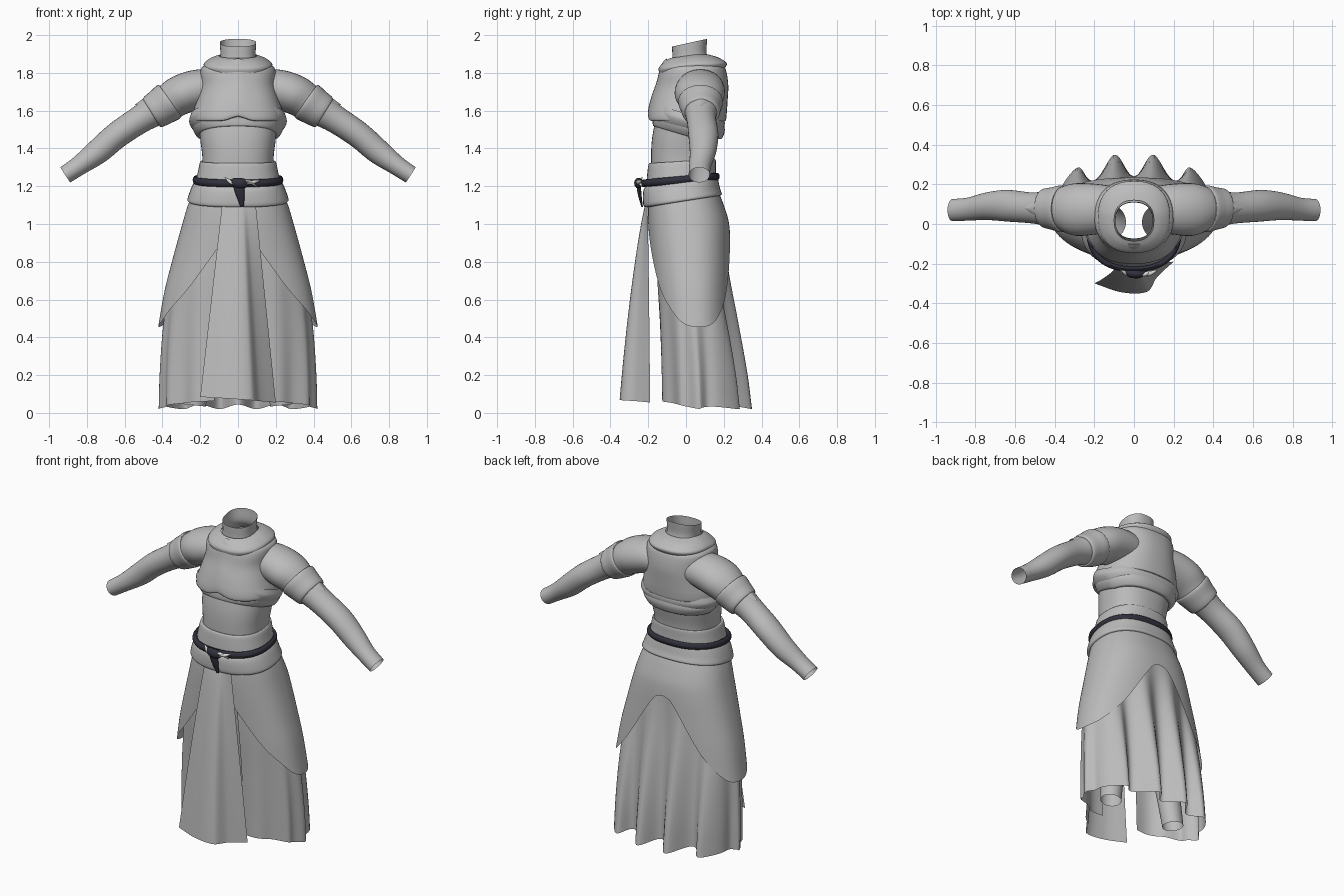
import bpy
import bmesh
from math import sin, cos, pi, exp, copysign, hypot
from mathutils import Vector

cube = bpy.data.objects.get("Cube")
if cube:
    bpy.data.objects.remove(cube, do_unlink=True)


def make_material(name, colour):
    material = bpy.data.materials.new(name)
    material.use_nodes = True
    material.diffuse_color = (*colour, 1)
    material.node_tree.nodes["Principled BSDF"].inputs["Base Color"].default_value = (*colour, 1)
    return material


CLOTH = make_material("grey cloth", (.5, .5, .5))
LEATHER = make_material("dark leather", (.03, .03, .045))
SILVER = make_material("pale silver", (.7, .7, .68))


def blend(rows, key):
    """Smooth interpolation of table rows by their first column."""
    rows = sorted(rows)
    key = min(max(key, rows[0][0]), rows[-1][0])
    i = max(k for k in range(len(rows) - 1) if rows[k][0] <= key)
    a, b = rows[i], rows[i + 1]
    before, after = rows[max(i - 1, 0)], rows[min(i + 2, len(rows) - 1)]
    span = b[0] - a[0]
    t = (key - a[0]) / span
    out = []
    for p, q, r, s in zip(before[1:], a[1:], b[1:], after[1:]):
        m = (r - p) / (b[0] - before[0]) * span
        n = (s - q) / (after[0] - a[0]) * span
        out.append(q + t * m + t * t * (3 * (r - q) - 2 * m - n) + t ** 3 * (m + n - 2 * (r - q)))
    return out


def sheet(name, point, across, along, material=CLOTH, closed=False, angle=.7):
    """Grid surface from point(u, v), with u and v running from 0 to 1."""
    bm = bmesh.new()
    columns = across if closed else across + 1
    grid = [[bm.verts.new(point(i / across, j / along)) for i in range(columns)]
            for j in range(along + 1)]
    for low, high in zip(grid, grid[1:]):
        for i in range(across):
            k = (i + 1) % columns
            bm.faces.new((low[i], low[k], high[k], high[i]))
    bmesh.ops.recalc_face_normals(bm, faces=bm.faces)
    mesh = bpy.data.meshes.new(name)
    bm.to_mesh(mesh)
    bm.free()
    mesh.materials.append(material)
    obj = bpy.data.objects.new(name, mesh)
    bpy.context.collection.objects.link(obj)
    bpy.ops.object.select_all(action="DESELECT")
    bpy.context.view_layer.objects.active = obj
    obj.select_set(True)
    bpy.ops.object.shade_smooth_by_angle(angle=angle)
    return obj


def oval(theta, rx, front, back, power=.85):
    """Rounded outline; theta 0 faces the front."""
    s, c = sin(theta), cos(theta)
    x = rx * copysign(abs(s) ** power, s)
    y = (front + back) / 2 - (back - front) / 2 * copysign(abs(c) ** power, c)
    return x, y


def wrap(name, rows, lift=lambda x, y: 0, along=16, **options):
    """Garment ring from rows of (step, height, half width, front, back)."""
    def point(u, v):
        z, *shape = blend(rows, v * rows[-1][0])
        x, y = oval(2 * pi * u, *shape)
        return x, y, z + lift(x, y)
    return sheet(name, point, 64, along, closed=True, **options)


def numbered(*rows):
    return [(i, *row) for i, row in enumerate(rows)]


# Bare waist, neck and fitted vest
wrap("torso", numbered((1.2, .19, -.18, .15), (1.34, .188, -.185, .15), (1.45, .2, -.18, .17),
                       (1.56, .21, -.16, .19)))
wrap("neck", numbered((1.82, .12, -.1, .14), (1.88, .095, -.075, .11), (1.96, .096, -.073, .112)),
     lambda x, y: .22 * (y - .02))
wrap("vest", numbered((1.56, .19, -.15, .18), (1.545, .235, -.195, .208), (1.58, .24, -.2, .215),
                      (1.65, .22, -.183, .22), (1.73, .2, -.155, .224), (1.8, .2, -.138, .215),
                      (1.835, .185, -.12, .2), (1.865, .12, -.09, .16)),
     lambda x, y: .025 * exp(-(x / .05) ** 2) if y < -.1 else 0, along=32)
wrap("collar", numbered((1.815, .175, -.14, .205), (1.845, .18, -.145, .215), (1.875, .14, -.115, .17),
                        (1.89, .1, -.085, .12)), lambda x, y: .14 * min(y, .05))

# Crossed bands under the bust
for tier, width in enumerate((.258, .238)):
    low = 1.485 - .035 * tier
    wrap("rib_band_%d" % (tier + 1),
         numbered((low + .08, width - .01, -.17, .2), (low + .04, width, -.175, .205),
                  (low, width - .025, -.175, .19), (low, width - .045, -.16, .17)),
         lambda x, y: .05 - .3 * (y + .1) if y < .06 else .002)

# Waist sash in two layers, with the belt
wrap("upper_sash", numbered((1.33, .185, -.18, .145), (1.33, .2, -.197, .157), (1.28, .212, -.205, .158),
                            (1.22, .225, -.21, .16)), lambda x, y: .06 * y)
wrap("lower_sash", numbered((1.245, .215, -.205, .15), (1.215, .238, -.225, .168), (1.16, .26, -.228, .18),
                            (1.128, .267, -.222, .19), (1.12, .245, -.2, .18)), lambda x, y: .16 * y)


def belt_point(u, v):
    swell = cos(2 * pi * v) * .014
    x, y = oval(2 * pi * u, .226 + swell, -.228 - swell, .164 + swell)
    return x, y, 1.236 + .09 * y + .02 * sin(2 * pi * v)


sheet("belt", belt_point, 64, 12, LEATHER, closed=True)


def tube(name, path, material=CLOTH, along=24, sides=32):
    """Tube along rows of (step, x, y, z, depth radius, height radius)."""
    def point(u, v):
        key = v * path[-1][0]
        x, y, z, depth, height = blend(path, key)
        ahead, behind = blend(path, key + .05), blend(path, key - .05)
        dx, dz = ahead[0] - behind[0], ahead[2] - behind[2]
        size = hypot(dx, dz) or 1
        up, out = sin(2 * pi * u) * height, cos(2 * pi * u) * depth
        return x - dz / size * up, y + out, z + dx / size * up
    return sheet(name, point, sides, along, material, closed=True)


# Belt knot, hanging tongue and silver tips
tube("belt_knot", numbered((-.05, -.24, 1.225, .004, .004), (-.02, -.25, 1.22, .02, .024),
                           (.03, -.252, 1.215, .02, .026), (.07, -.24, 1.22, .004, .004)), LEATHER, 12, 12)
tube("belt_tongue", numbered((0, -.25, 1.22, .012, .03), (.012, -.246, 1.16, .01, .024),
                             (.022, -.232, 1.09, .004, .008)), LEATHER, 8, 12)
for name, start, end, drop in (("right_tip", -.07, -.01, -.025), ("left_tip", .12, .045, -.01),
                               ("lower_tip", .1, .03, .025)):
    tube(name, numbered((start, -.232, 1.222 - drop, .002, .002),
                        ((start + end) / 2, -.25, 1.222, .012, .01),
                        (end, -.258, 1.215 + drop / 2, .004, .003)), SILVER, 8, 10)

# Arms, sleeve cuffs, shoulder plates and legs on both sides
ARM = ((.1, .08, 1.72, .11, .09), (.2, .075, 1.715, .128, .104), (.3, .073, 1.685, .132, .105),
       (.38, .078, 1.635, .105, .095), (.5, .08, 1.565, .079, .075), (.635, .092, 1.475, .08, .07),
       (.74, .09, 1.385, .07, .066), (.84, .075, 1.31, .058, .052), (.915, .07, 1.26, .056, .048))
CUFF = ((.355, .077, 1.655, .1, .09), (.365, .077, 1.648, .118, .106), (.41, .078, 1.618, .108, .1),
        (.455, .08, 1.59, .096, .09), (.455, .08, 1.59, .07, .07))
LEG = ((.13, .01, 1.1, .09, .09), (.17, .03, .6, .08, .08), (.23, .07, .04, .06, .06))


def plate_point(side):
    def point(u, v):
        a = 2 * u - 1
        half = blend(((0, .085), (.35, .1), (.7, .055), (1, .001)), v)[0]
        x = .345 + .205 * v - .02 * a * a * (1 - v)
        z = 1.748 - .075 * v - .045 * v * v - .75 * half * a * a * (1 - .5 * v)
        return side * x, .08 + half * a, z
    return point


for word, side in (("left", 1), ("right", -1)):
    for part, path in (("arm", ARM), ("sleeve_cuff", CUFF), ("leg", LEG)):
        tube(word + "_" + part, numbered(*((side * x, *rest) for x, *rest in path)), along=32)
    sheet(word + "_shoulder_plate", plate_point(side), 16, 12)

# Overskirt with a hem that sweeps low at the sides and arches at the back
OVER = ((1.2, .225, -.19, .16), (1.1, .265, -.2, .2), (1, .295, -.2, .228), (.8, .35, -.188, .24),
        (.65, .388, -.178, .245), (.46, .422, -.165, .25))
HEM = ((0, 1.02), (.35, .83), (.7, .655), (1, .56), (1.35, .475), (1.75, .455), (2.1, .49),
       (2.5, .62), (2.85, .83), (3.02, .92), (pi, .94))


def over_point(u, v):
    theta = 2 * pi * u
    hem = blend(HEM, min(theta, 2 * pi - theta))[0]
    z = 1.18 + (hem - 1.18) * v
    return *oval(theta, *blend(OVER, z)), z


sheet("overskirt", over_point, 128, 32, closed=True)

# Pleated underskirt, open at the front
UNDER = ((1.05, .26, -.17, .19), (.75, .35, -.165, .215), (.45, .39, -.15, .255),
         (.2, .405, -.142, .285), (.02, .408, -.138, .298))


def under_point(u, v):
    theta = .3 + (2 * pi - .6) * u
    z = 1.05 - 1.03 * v
    x, y = oval(theta, *blend(UNDER, z), .95)
    rear = max(0, -cos(theta)) ** .5
    pleat = cos(10 * pi * (abs(x) - .1))
    y += pleat * v * (.058 * rear if rear else .008)
    x += .012 * v * sin(theta) * cos(theta * 12)
    return x, y, z + v * (.045 * max(0, cos(theta)) + .012 * (1 - pleat) * rear)


sheet("underskirt", under_point, 160, 32, angle=1.2)

# Hanging front panel with one side folded back
PANEL = ((0, -.2, -.3), (.3, -.06, -.345), (.6, .07, -.34), (.75, .115, -.27), (1, .2, -.19))


def panel_point(u, v):
    x, y = blend(PANEL, u)
    top = -.08 + .17 * u
    spread = v ** .8
    z = 1.14 - 1.07 * v + .03 * v * (.5 - u)
    return top + (x - top) * v, -.205 + (y + .205) * min(1, 1.15 * spread - .15 * v * v), z


sheet("front_panel", panel_point, 40, 24, angle=1.2)
